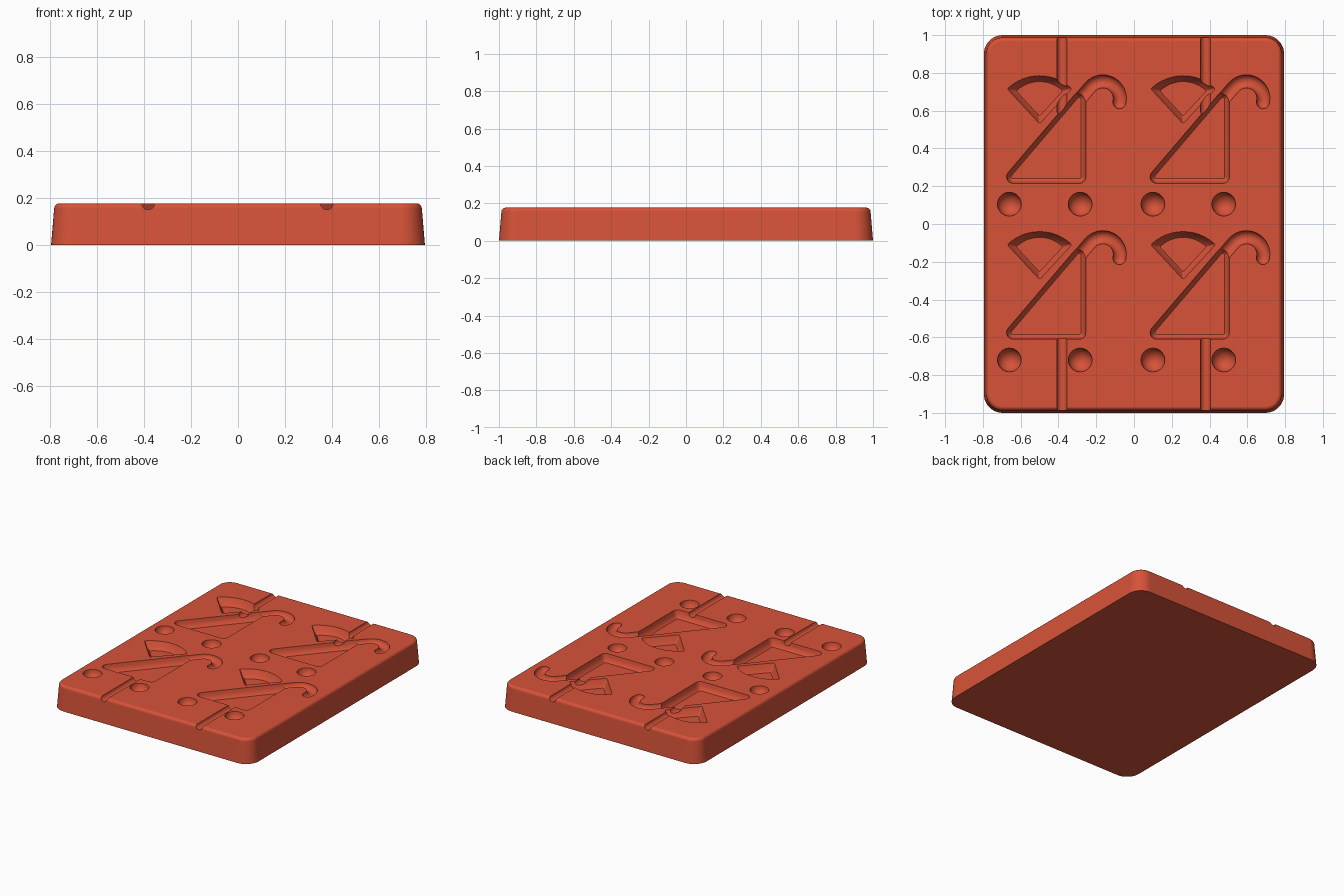
import bpy
import bmesh
from math import atan2, cos, sin, pi, radians
from mathutils import Vector

TOP = 0.177
ROD = 0.035

old = bpy.data.objects.get("Cube")
if old:
    bpy.data.objects.remove(old, do_unlink=True)

clay = bpy.data.materials.new("terracotta red")
clay.use_nodes = True
clay.diffuse_color = (0.68, 0.085, 0.04, 1)
clay.node_tree.nodes["Principled BSDF"].inputs["Base Color"].default_value = clay.diffuse_color


def skin(bm, rings):
    """Join equal rings of points into a closed solid."""
    loops = [[bm.verts.new(p) for p in ring] for ring in rings]
    n = len(loops[0])
    for a, b in zip(loops, loops[1:]):
        for i in range(n):
            j = (i + 1) % n
            bm.faces.new((a[i], a[j], b[j], b[i]))
    bm.faces.new(loops[0])
    bm.faces.new(loops[-1])


def rounded_outline(core, r, z, steps):
    """Grow a counter-clockwise convex outline by r with round corners."""
    points = []
    for i, p in enumerate(core):
        before = Vector(p) - Vector(core[i - 1])
        after = Vector(core[(i + 1) % len(core)]) - Vector(p)
        start = atan2(before.y, before.x) - pi / 2
        turn = (atan2(after.y, after.x) - pi / 2 - start) % (2 * pi)
        for k in range(steps + 1):
            a = start + turn * k / steps
            points.append((p[0] + r * cos(a), p[1] + r * sin(a), z))
    return points


def loft(bm, core, profile, steps=6):
    skin(bm, [rounded_outline(core, r, z, steps) for r, z in profile])


def tube(bm, path, radius, sides=20):
    """Sweep a round rod along a flat path, with domed ends."""
    pts = [Vector((x, y, TOP)) for x, y in path]
    first = (pts[0] - pts[1]).normalized()
    last = (pts[-1] - pts[-2]).normalized()
    domes = [radians(a) for a in (86, 65, 43, 21)]
    stops = [(pts[0] + first * radius * sin(a), radius * cos(a)) for a in domes]
    stops += [(p, radius) for p in pts]
    stops += [(pts[-1] + last * radius * sin(a), radius * cos(a)) for a in reversed(domes)]
    rings = []
    for i, (p, r) in enumerate(stops):
        ahead = stops[min(i + 1, len(stops) - 1)][0]
        along = (ahead - stops[max(i - 1, 0)][0]).normalized()
        side = Vector((-along.y, along.x, 0))
        rings.append([p + side * r * cos(t) + Vector((0, 0, r * sin(t)))
                      for t in (2 * pi * (k + 0.5) / sides for k in range(sides))])
    skin(bm, rings)


def finish(name, bm):
    bmesh.ops.remove_doubles(bm, verts=bm.verts, dist=0.0001)
    bmesh.ops.recalc_face_normals(bm, faces=bm.faces)
    mesh = bpy.data.meshes.new(name)
    bm.to_mesh(mesh)
    bm.free()
    mesh.materials.append(clay)
    obj = bpy.data.objects.new(name, mesh)
    bpy.context.collection.objects.link(obj)
    return obj


# Tapered slab with rounded corners and a rounded top rim
bm = bmesh.new()
rim = 0.022
profile = [(0.1, 0), (0.087, TOP - rim)]
profile += [(0.087 - rim * (1 - cos(a)), TOP - rim + rim * sin(a))
            for a in (pi / 2 * k / 5 for k in range(1, 6))]
loft(bm, [(-0.695, -0.9), (0.695, -0.9), (0.695, 0.9), (-0.695, 0.9)], profile, 10)
slab = finish("mould_slab", bm)

# Shapes of one cavity set
sail = [(-0.64, 0.25), (-0.29, 0.25), (-0.29, 0.66)]
sail_wall = [(ROD, TOP + 0.03), (ROD, TOP), (0.031, TOP - 0.025), (0.022, TOP - 0.045), (0.01, TOP - 0.055)]
hook = [(-0.64, 0.25)]
hook += [(-0.165 + 0.09 * cos(a), 0.665 + 0.09 * sin(a))
         for a in (radians(139 - 152 * k / 16) for k in range(17))]
fan = [(-0.5, 0.545)]
fan += [(-0.5 + 0.235 * cos(a), 0.54 + 0.235 * sin(a))
        for a in (radians(48 + 84 * k / 12) for k in range(13))]
fan_wall = [(0.01, TOP + 0.03), (0.01, TOP)]


def inner_fan(scale, z):
    """The fan outline drawn in towards its middle."""
    cx, cy = -0.5, 0.675
    return [(cx + (x - cx) * scale, cy + (y - cy) * scale, z)
            for x, y, _ in rounded_outline(fan, 0.01, z, 3)]


def moved(points, dx, dy):
    return [(p[0] + dx, p[1] + dy, *p[2:]) for p in points]


sails, hooks, fans, dimples = (bmesh.new() for _ in range(4))
for dx in (0, 0.76):
    for dy in (0, -0.825):
        loft(sails, moved(sail, dx, dy), sail_wall)
        tube(hooks, moved(hook, dx, dy), ROD)
        skin(fans, [moved(inner_fan(s, z), dx, dy) for s, z in
                    ((1, TOP + 0.03), (1, TOP), (0.87, TOP - 0.035), (0.72, TOP - 0.055))])
        # Locating dimples below each cavity set
        for x in (-0.66, -0.285):
            made = bmesh.ops.create_uvsphere(dimples, u_segments=28, v_segments=14, radius=0.063)
            bmesh.ops.translate(dimples, verts=made["verts"], vec=(x + dx, 0.105 + dy, TOP))

# Pouring channels from the two end edges
channels = bmesh.new()
for x in (-0.382, 0.378):
    tube(channels, [(x, 0.6), (x, 1.1)], 0.027)
    tube(channels, [(x, -0.6), (x, -1.1)], 0.027)

# Cut every cavity out of the slab
bpy.context.view_layer.objects.active = slab
slab.select_set(True)
for name, shape in (("sail_cutter", sails), ("hook_cutter", hooks), ("fan_cutter", fans),
                    ("dimple_cutter", dimples), ("channel_cutter", channels)):
    cutter = finish(name, shape)
    cutter.hide_render = True
    cut = slab.modifiers.new(name, "BOOLEAN")
    cut.operation = "DIFFERENCE"
    cut.solver = "EXACT"
    cut.object = cutter
    bpy.ops.object.modifier_apply(modifier=cut.name)
    bpy.data.objects.remove(cutter, do_unlink=True)

# Smooth curved walls while keeping the flat top flat
bpy.ops.object.shade_smooth_by_angle(angle=radians(32))
weighted = slab.modifiers.new("weighted_normals", "WEIGHTED_NORMAL")
weighted.keep_sharp = True
